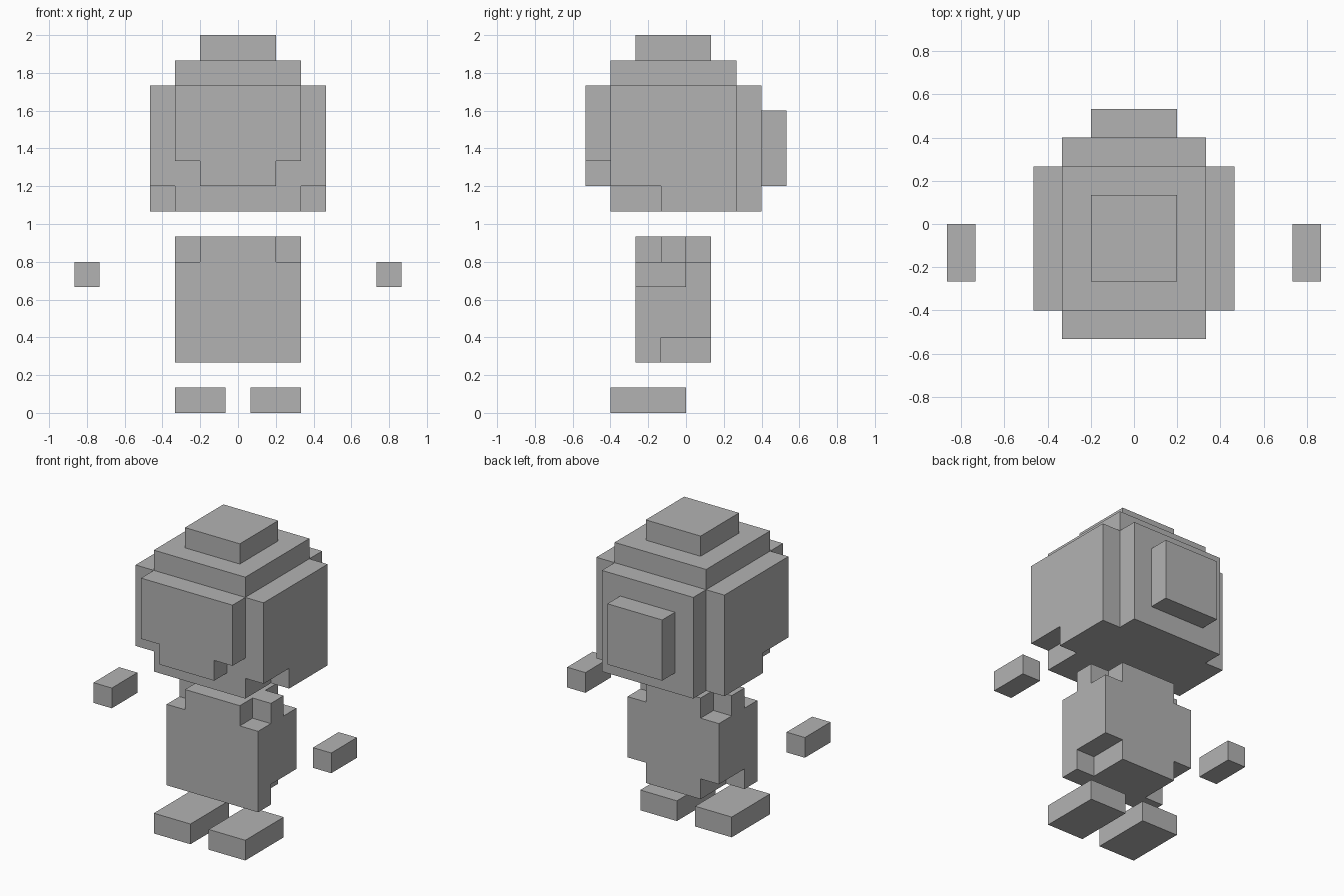
import bpy
import bmesh
import math
from mathutils import Vector

if "Cube" in bpy.data.objects:
    bpy.data.objects.remove(bpy.data.objects["Cube"], do_unlink=True)

UNIT = 2 / 15  # edge length of one block

grey = bpy.data.materials.new("plain_grey")
grey.use_nodes = True
colour = (0.45, 0.45, 0.45, 1)
grey.diffuse_color = colour
grey.node_tree.nodes["Principled BSDF"].inputs["Base Color"].default_value = colour


def cells(x, y, z):
    """All unit blocks inside a box given by its x, y and z ranges."""
    def steps(r):
        return [r[0] + i for i in range(int(r[1] - r[0]))]
    return {(i, j, k) for i in steps(x) for j in steps(y) for k in steps(z)}


def both_sides(x, y, z):
    """A box and its mirror image across x = 0."""
    return cells(x, y, z) | cells((-x[1], -x[0]), y, z)


def make_part(name, blocks):
    """Skin the outside of a set of blocks and merge its flat regions."""
    bm = bmesh.new()
    for block in blocks:
        centre = Vector(block) + Vector((0.5, 0.5, 0.5))
        for axis in range(3):
            for sign in (-1, 1):
                n = Vector((0, 0, 0))
                n[axis] = sign
                if tuple(Vector(block) + n) in blocks:
                    continue
                u = Vector((0, 0, 0))
                u[(axis + 1) % 3] = 0.5
                v = n.cross(u)
                mid = centre + n / 2
                corners = (mid - u - v, mid + u - v, mid + u + v, mid - u + v)
                bm.faces.new([bm.verts.new(c * UNIT) for c in corners])
    bmesh.ops.remove_doubles(bm, verts=bm.verts[:], dist=UNIT / 100)
    bmesh.ops.dissolve_limit(bm, angle_limit=math.radians(1),
                             verts=bm.verts[:], edges=bm.edges[:])
    mesh = bpy.data.meshes.new(name)
    bm.to_mesh(mesh)
    bm.free()
    mesh.materials.append(grey)
    bpy.context.collection.objects.link(bpy.data.objects.new(name, mesh))


# Head: core, side slabs, front slab, stepped crown and rear block
head = cells((-2.5, 2.5), (-3, 3), (8, 13))
head |= both_sides((2.5, 3.5), (-3, 2), (8, 13))
head -= both_sides((2.5, 3.5), (-3, -1), (8, 9))
head |= cells((-2.5, 2.5), (-4, -3), (10, 13))
head |= cells((-1.5, 1.5), (-4, -3), (9, 10))
head |= cells((-2.5, 2.5), (-3, 2), (13, 14))
head |= cells((-1.5, 1.5), (-2, 1), (14, 15))
head |= cells((-1.5, 1.5), (3, 4), (9, 12))
make_part("head", head)

# Body: notched shoulders with a block on each, and cut rear corners below
body = cells((-2.5, 2.5), (-2, 1), (2, 7))
body -= both_sides((1.5, 2.5), (-2, -1), (6, 7))
body -= both_sides((1.5, 2.5), (0, 1), (6, 7))
body -= both_sides((1.5, 2.5), (-1, 1), (2, 3))
make_part("body", body)

# Free-floating hands and feet
for side, s in (("left", 1), ("right", -1)):
    make_part(side + "_hand", cells(sorted((5.5 * s, 6.5 * s)), (-2, 0), (5, 6)))
    make_part(side + "_foot", cells(sorted((0.5 * s, 2.5 * s)), (-3, 0), (0, 1)))
